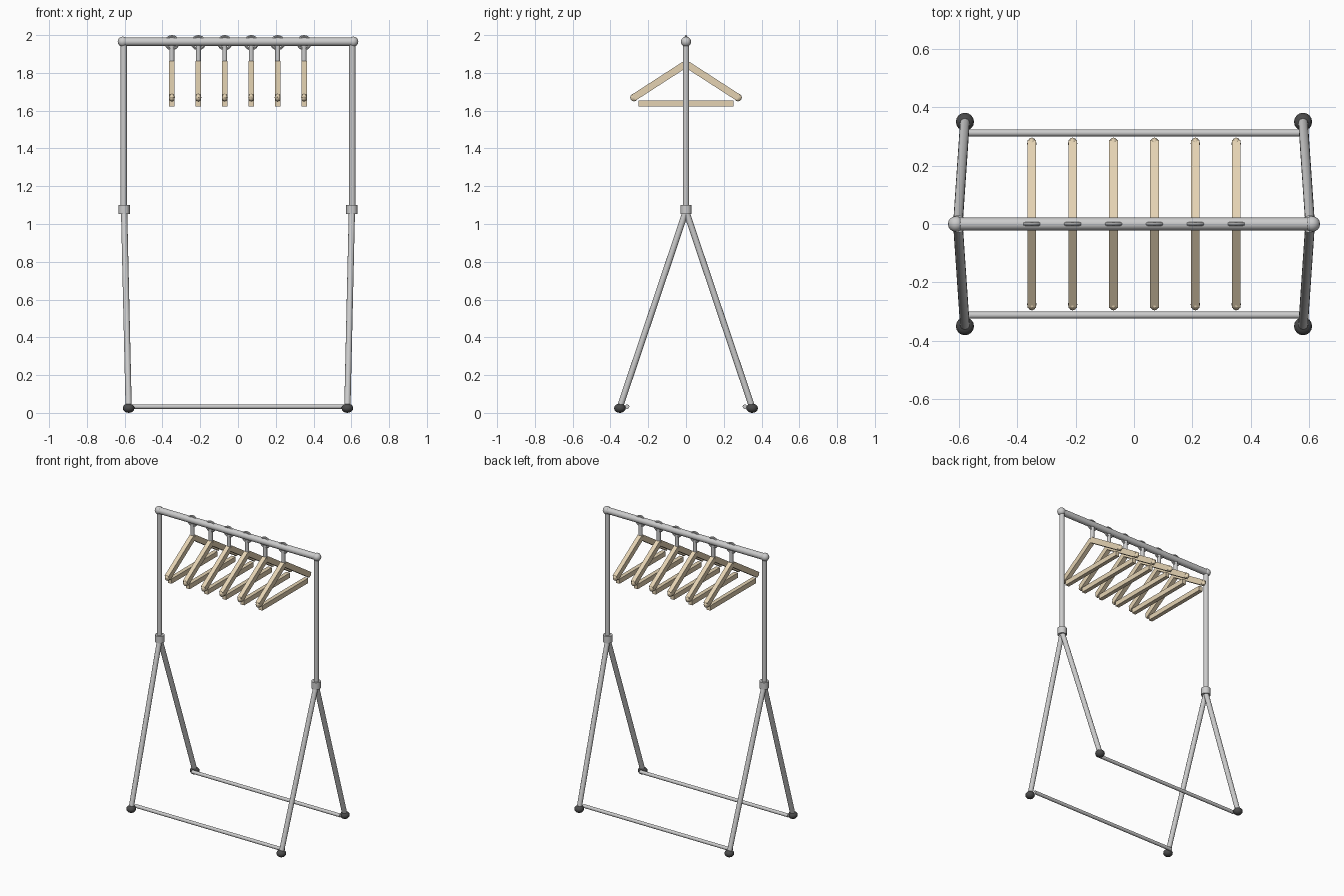
import bpy
from math import pi
from mathutils import Vector

if "Cube" in bpy.data.objects:
    bpy.data.objects.remove(bpy.data.objects["Cube"])


def material(name, color):
    m = bpy.data.materials.new(name)
    m.diffuse_color = color
    m.use_nodes = True
    m.node_tree.nodes["Principled BSDF"].inputs["Base Color"].default_value = m.diffuse_color
    return m


WOOD = material("wood", (0.78, 0.65, 0.45, 1))
RUBBER = material("rubber", (0.07, 0.07, 0.07, 1))


def finish(name, mat=None, smooth=True):
    o = bpy.context.object
    o.name = name
    if mat:
        o.data.materials.append(mat)
    if smooth:
        bpy.ops.object.shade_smooth_by_angle()
    return o


def tube(name, a, b, r):
    a, b = Vector(a), Vector(b)
    d = b - a
    bpy.ops.mesh.primitive_cylinder_add(vertices=16, radius=r, depth=d.length, location=(a + b) / 2,
                                        rotation=d.to_track_quat('Z', 'Y').to_euler())
    return finish(name)


def ball(name, loc, size, mat=None, segs=16):
    bpy.ops.mesh.primitive_uv_sphere_add(segments=segs, ring_count=segs // 2, radius=1, location=loc)
    bpy.context.object.scale = size
    bpy.ops.object.transform_apply(location=False, rotation=False, scale=True)
    return finish(name, mat)


def batten(name, a, b, width, thick):
    # rectangular wooden bar lying in a y-z plane
    a, b = Vector(a), Vector(b)
    d = b - a
    bpy.ops.mesh.primitive_cube_add(size=1, location=(a + b) / 2,
                                    rotation=(Vector((0, 1, 0)).rotation_difference(d)).to_euler())
    bpy.context.object.scale = (width, d.length, thick)
    bpy.ops.object.transform_apply(location=False, rotation=False, scale=True)
    return finish(name, WOOD, False)


# Hanging rail
RAIL_Z = 1.965
tube("top_rail", (-0.61, 0, RAIL_Z), (0.61, 0, RAIL_Z), 0.022)

# End frames: upright, collar, splayed legs and feet
for s in (-1, 1):
    ball("rail_end_cap", (s * 0.61, 0, RAIL_Z), (0.027,) * 3)
    tube("upright", (s * 0.605, 0, 1.06), (s * 0.605, 0, RAIL_Z), 0.017)
    tube("collar", (s * 0.603, 0, 1.052), (s * 0.603, 0, 1.1), 0.03)
    for t in (-1, 1):
        tube("leg", (s * 0.603, 0, 1.07), (s * 0.579, t * 0.35, 0.03), 0.0165)
        ball("foot", (s * 0.579, t * 0.35, 0.025), (0.031, 0.031, 0.025), RUBBER)

# Low stretchers joining the end frames
for t in (-1, 1):
    tube("base_stretcher", (-0.572, t * 0.312, 0.033), (0.572, t * 0.312, 0.033), 0.012)

# Hangers
for i in range(6):
    x = -0.35 + 0.14 * i
    bpy.ops.mesh.primitive_torus_add(major_radius=0.033, minor_radius=0.007, major_segments=24,
                                     minor_segments=8, location=(x, 0, 1.96), rotation=(pi / 2, 0, 0))
    finish("hanger_hook")
    tube("hanger_stem", (x, 0, 1.85), (x, 0, 1.945), 0.013)
    for t in (-1, 1):
        batten("hanger_arm", (x, 0, 1.848), (x, t * 0.277, 1.669), 0.03, 0.037)
        ball("hanger_shoulder", (x, t * 0.275, 1.67), (0.016, 0.021, 0.021), WOOD, 12)
    batten("hanger_bar", (x, -0.252, 1.638), (x, 0.252, 1.638), 0.028, 0.034)
